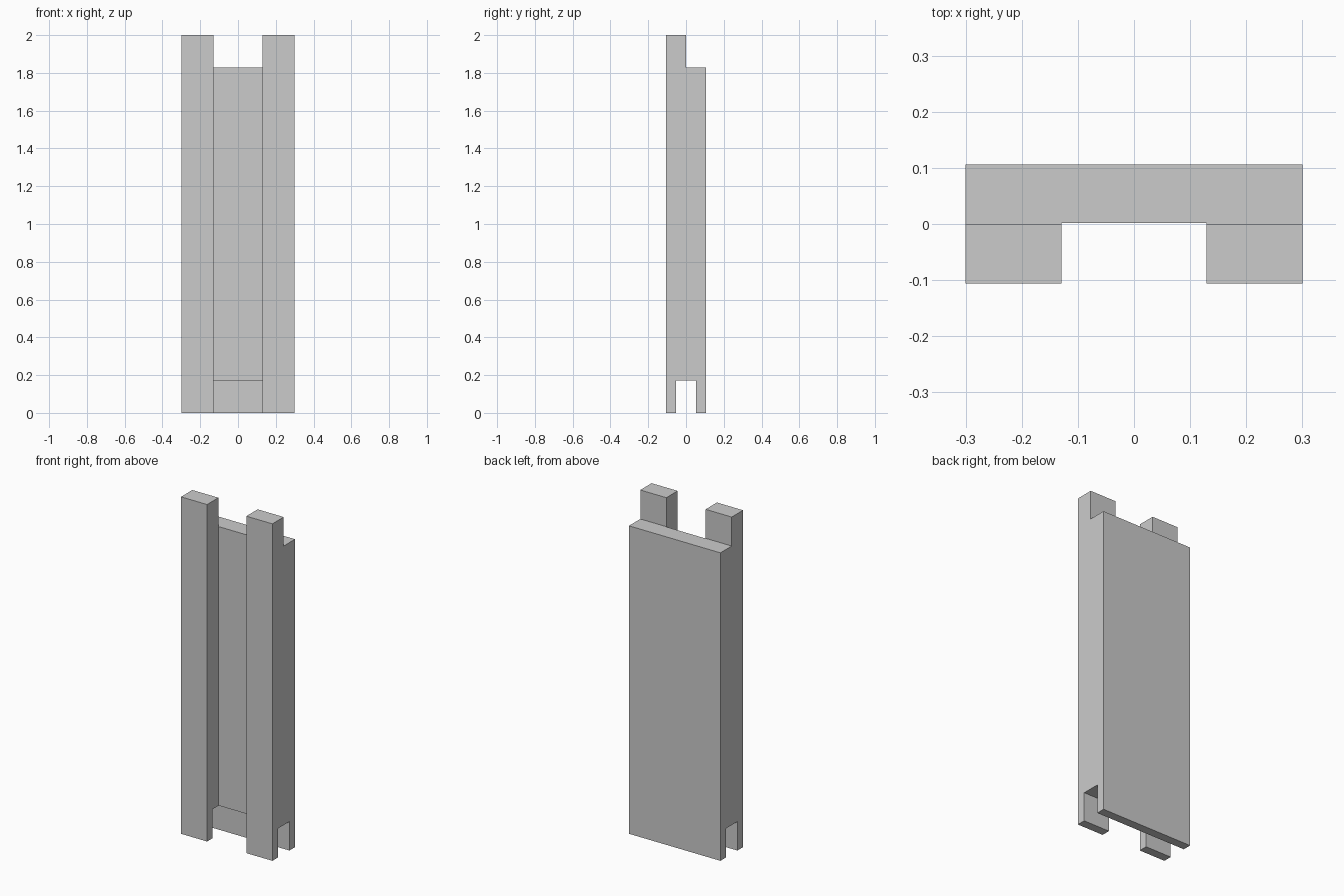
import bpy, bmesh

if "Cube" in bpy.data.objects:
    bpy.data.objects.remove(bpy.data.objects["Cube"])

HALF_W, HALF_D, HEIGHT = 0.30, 0.106, 2.0
POST_INNER = 0.129        # inner side of the two front posts
TENON = 0.172             # depth of the top rebate and bottom slot
SLOT = 0.054              # half width of the bottom slot


def extrude_profile(name, yz, x0, x1):
    """Closed solid from a y-z outline swept along x."""
    bm = bmesh.new()
    face = bm.faces.new([bm.verts.new((x0, y, z)) for y, z in yz])
    swept = bmesh.ops.extrude_face_region(bm, geom=[face])["geom"]
    verts = [v for v in swept if isinstance(v, bmesh.types.BMVert)]
    bmesh.ops.translate(bm, verts=verts, vec=(x1 - x0, 0, 0))
    bmesh.ops.recalc_face_normals(bm, faces=bm.faces)
    mesh = bpy.data.meshes.new(name)
    bm.to_mesh(mesh)
    bm.free()
    obj = bpy.data.objects.new(name, mesh)
    bpy.context.collection.objects.link(obj)
    return obj


# Panel body: slotted at the foot, stepped at the top
panel = extrude_profile("wall_panel", [
    (-HALF_D, 0), (-SLOT, 0), (-SLOT, TENON), (SLOT, TENON), (SLOT, 0),
    (HALF_D, 0), (HALF_D, HEIGHT - TENON), (0, HEIGHT - TENON),
    (0, HEIGHT), (-HALF_D, HEIGHT)], -HALF_W, HALF_W)

# Front channel that leaves the two posts standing
channel = extrude_profile("channel_cutter", [
    (-0.3, -0.2), (0.002, -0.2), (0.002, 2.2), (-0.3, 2.2)],
    -POST_INNER, POST_INNER)
channel.hide_render = True

cut = panel.modifiers.new("front_channel", 'BOOLEAN')
cut.operation = 'DIFFERENCE'
cut.solver = 'EXACT'
cut.object = channel

# Bake the cut and drop the helper
bpy.context.view_layer.objects.active = panel
panel.select_set(True)
bpy.ops.object.modifier_apply(modifier=cut.name)
bpy.data.objects.remove(channel, do_unlink=True)
